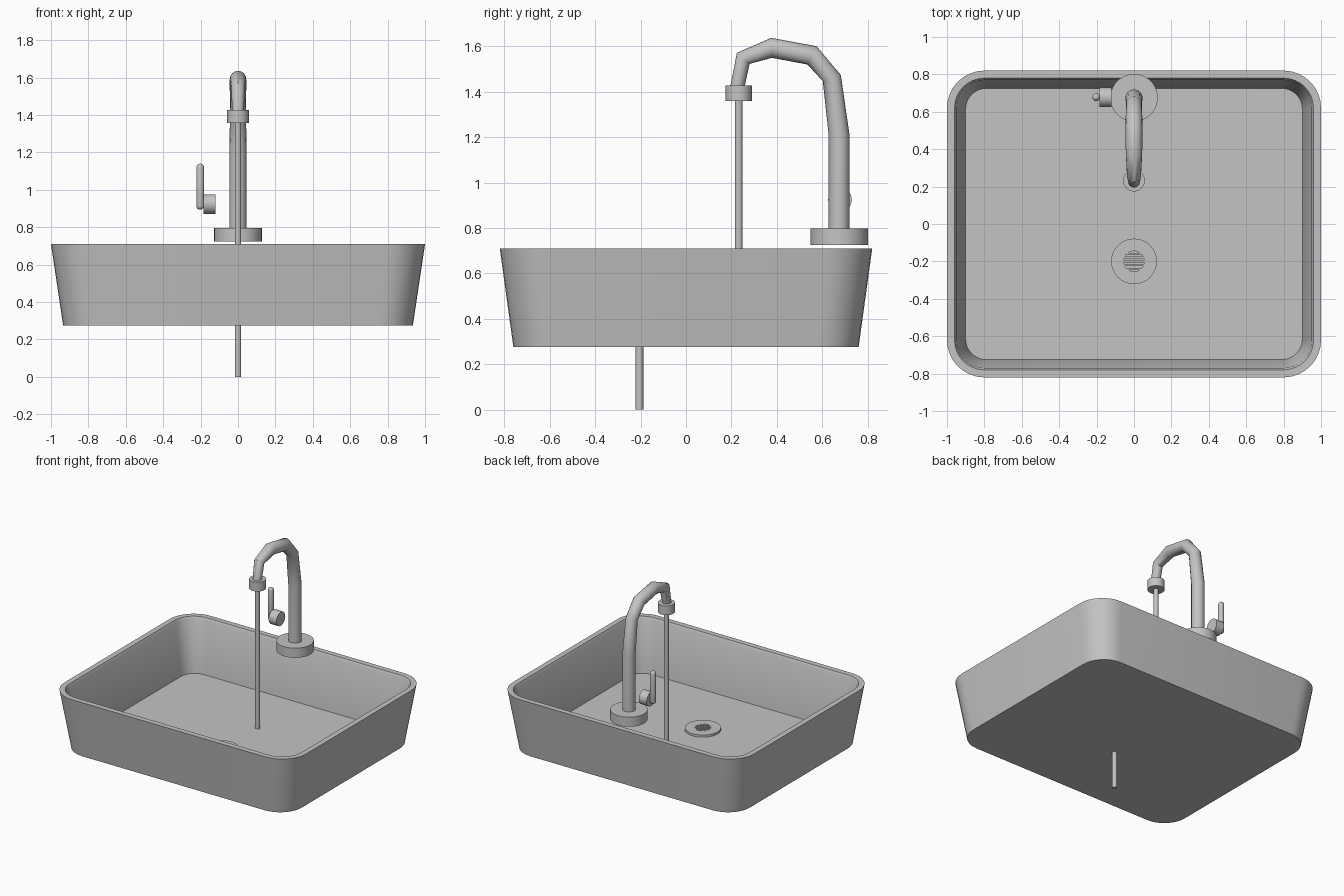
import bpy, bmesh, math
from mathutils import Vector

if "Cube" in bpy.data.objects:
    bpy.data.objects.remove(bpy.data.objects["Cube"])

mat = bpy.data.materials.new("grey ceramic")
mat.diffuse_color = (0.55, 0.55, 0.55, 1)
mat.use_nodes = True
mat.node_tree.nodes["Principled BSDF"].inputs["Base Color"].default_value = mat.diffuse_color


def finish(name, bm, angle=35):
    bmesh.ops.recalc_face_normals(bm, faces=bm.faces)
    me = bpy.data.meshes.new(name)
    bm.to_mesh(me)
    bm.free()
    ob = bpy.data.objects.new(name, me)
    bpy.context.collection.objects.link(ob)
    me.materials.append(mat)
    bpy.ops.object.select_all(action='DESELECT')
    bpy.context.view_layer.objects.active = ob
    ob.select_set(True)
    bpy.ops.object.shade_smooth_by_angle(angle=math.radians(angle))
    return ob


def loft(name, rings, closed=False, angle=35):
    """Skin a list of point rings; cap the ends or join last to first."""
    bm = bmesh.new()
    vs = [[bm.verts.new(p) for p in r] for r in rings]
    n = len(vs[0])
    pairs = list(zip(vs, vs[1:])) + ([(vs[-1], vs[0])] if closed else [])
    for a, b in pairs:
        for i in range(n):
            j = (i + 1) % n
            bm.faces.new((a[i], a[j], b[j], b[i]))
    if not closed:
        bm.faces.new(vs[0])
        bm.faces.new(vs[-1])
    return finish(name, bm, angle)


def rounded_rect(hx, hy, r, z, steps=8):
    pts = []
    for k, (sx, sy) in enumerate(((1, 1), (-1, 1), (-1, -1), (1, -1))):
        for i in range(steps + 1):
            a = math.pi / 2 * (k + i / steps)
            pts.append((sx * (hx - r) + r * math.cos(a),
                        sy * (hy - r) + r * math.sin(a), z))
    return pts


def circle(c, r, u, v, n):
    return [Vector(c) + r * (math.cos(2 * math.pi * i / n) * Vector(u)
                             + math.sin(2 * math.pi * i / n) * Vector(v)) for i in range(n)]


def upright(name, x, y, profile, n=32, closed=False):
    """Turned part from (radius, z) pairs."""
    return loft(name, [circle((x, y, z), r, (1, 0, 0), (0, 1, 0), n)
                       for r, z in profile], closed)


# Basin: outer wall, rim with eased inner lip, inner wall, floor
FLOOR = 0.31
loft("basin", [rounded_rect(*p) for p in (
    (0.935, 0.76, 0.18, 0.275),
    (1.0, 0.82, 0.20, 0.71),
    (0.96, 0.78, 0.16, 0.71),
    (0.95, 0.77, 0.15, 0.69),
    (0.90, 0.725, 0.11, FLOOR))])

# Drain: flange ring, recessed bottom, grate bars, waste pipe
DY = -0.2
upright("drain_flange", 0, DY, [(0.122, FLOOR - 0.005), (0.122, FLOOR + 0.016),
                                (0.055, FLOOR + 0.016), (0.055, FLOOR - 0.005)], closed=True)
bm = bmesh.new()
for off in (-0.04, -0.02, 0.0, 0.02, 0.04):
    half = math.sqrt(0.057 ** 2 - off ** 2)
    cube = bmesh.ops.create_cube(bm, size=1)["verts"]
    bmesh.ops.scale(bm, vec=(2 * half, 0.011, 0.012), verts=cube)
    bmesh.ops.translate(bm, vec=(0, DY + off, FLOOR + 0.01), verts=cube)
finish("drain_grate", bm)
upright("waste_pipe", 0, DY - 0.005, [(0.017, 0), (0.017, 0.29)], 16)

# Tap base
TY = 0.675
upright("tap_base", 0, TY, [(0.127, 0.725), (0.127, 0.797)], 40)

# Swan-neck spout: y, z, radius along the bend
path = [(0.674, 0.79, 0.046), (0.674, 1.21, 0.046), (0.642, 1.46, 0.042),
        (0.555, 1.56, 0.045), (0.377, 1.593, 0.044), (0.252, 1.547, 0.037),
        (0.226, 1.42, 0.031)]
rings = []
for i, (y, z, r) in enumerate(path):
    a, b = path[max(i - 1, 0)], path[min(i + 1, len(path) - 1)]
    t = Vector((0, b[0] - a[0], b[1] - a[1])).normalized()
    if i == 1:
        t = Vector((0, 0, 1))
    rings.append(circle((0, y, z), r, (1, 0, 0), t.cross(Vector((1, 0, 0))), 16))
loft("spout", rings, angle=50)

# Nozzle and water stream
HY = 0.232
upright("nozzle", 0, HY, [(0.058, 1.358), (0.058, 1.427)])
upright("water_stream", 0, HY, [(0.017, FLOOR), (0.017, 1.37)], 16)

# Side valve and rounded lever
loft("valve", [circle((x, TY + 0.003, 0.924), 0.052, (0, 1, 0), (0, 0, 1), 32)
               for x in (-0.185, -0.12)])
R = 0.021
caps = [(R * math.cos(a), R * math.sin(a)) for a in
        [math.radians(d) for d in (5, 25, 45, 65, 85)]]
lever = [(r, 0.915 - h) for r, h in reversed(caps)] + [(r, 1.119 + h) for r, h in caps]
upright("lever", -0.202, TY + 0.003, lever, 16)
